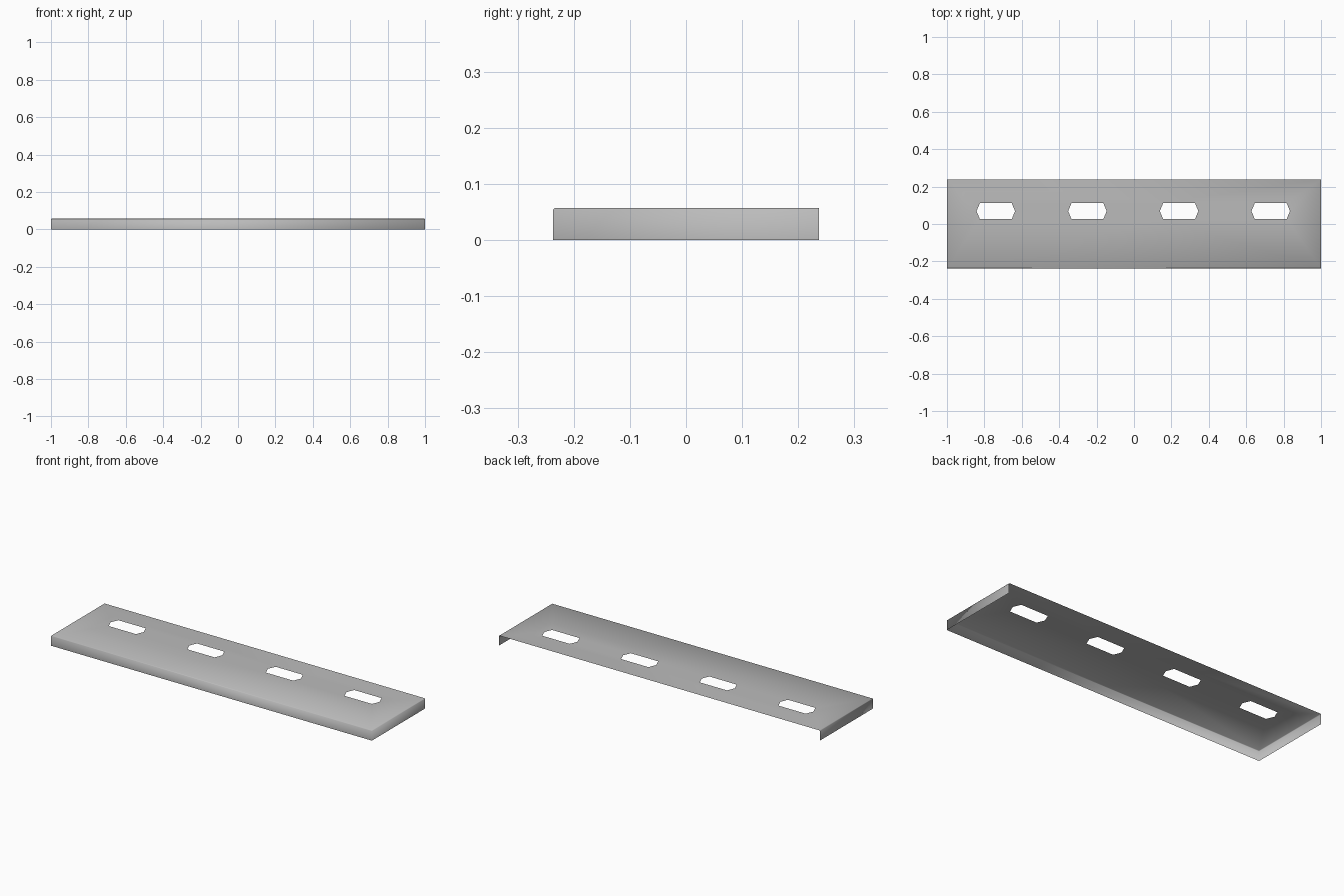
import bpy
import bmesh
from mathutils import Vector

cube = bpy.data.objects.get("Cube")
if cube:
    bpy.data.objects.remove(cube, do_unlink=True)

HALF_X, HALF_Y, HEIGHT, BEND = 1.0, 0.237, 0.057, 0.003
SLOT_PITCH, SLOT_Y = 0.49, 0.069
SLOT_HALF, SLOT_FLAT, SLOT_RISE = 0.103, 0.085, 0.043

steel = bpy.data.materials.new("grey steel")
steel.use_nodes = True
grey = (0.5, 0.5, 0.5, 1.0)
steel.diffuse_color = grey
steel.node_tree.nodes["Principled BSDF"].inputs["Base Color"].default_value = grey

bm = bmesh.new()


def rim(inset, z):
    """Open path: left back, left front, right front, right back."""
    x, front = HALF_X - inset, inset - HALF_Y
    corners = [(-x, HALF_Y), (-x, front), (x, front), (x, HALF_Y)]
    return [bm.verts.new((px, py, z)) for px, py in corners]


def loop_edges(verts):
    return [bm.edges.new((a, b)) for a, b in zip(verts, verts[1:] + verts[:1])]


# Flat top plate with four pointed slots
top = rim(BEND, HEIGHT)
edges = loop_edges(top)
slot = [(-SLOT_HALF, 0), (-SLOT_FLAT, -SLOT_RISE), (SLOT_FLAT, -SLOT_RISE),
        (SLOT_HALF, 0), (SLOT_FLAT, SLOT_RISE), (-SLOT_FLAT, SLOT_RISE)]
for i in range(4):
    cx = (i - 1.5) * SLOT_PITCH - 0.004
    edges += loop_edges([bm.verts.new((cx + x, SLOT_Y + y, HEIGHT)) for x, y in slot])
bmesh.ops.triangle_fill(bm, edges=edges, use_beauty=True, normal=Vector((0, 0, 1)))
for face in bm.faces:
    face.normal_update()
    if face.normal.z < 0:
        face.normal_flip()

# Small bend and turned-down lips at the front and both ends; the back stays open
upper = top
for inset, z in ((0, HEIGHT - BEND), (0, 0)):
    lower = rim(inset, z)
    for i in range(3):
        bm.faces.new((upper[i], lower[i], lower[i + 1], upper[i + 1]))
    upper = lower

for face in bm.faces:
    face.smooth = True
mesh = bpy.data.meshes.new("slotted_tray")
bm.to_mesh(mesh)
bm.free()
mesh.materials.append(steel)
tray = bpy.data.objects.new("slotted_tray", mesh)
bpy.context.collection.objects.link(tray)
